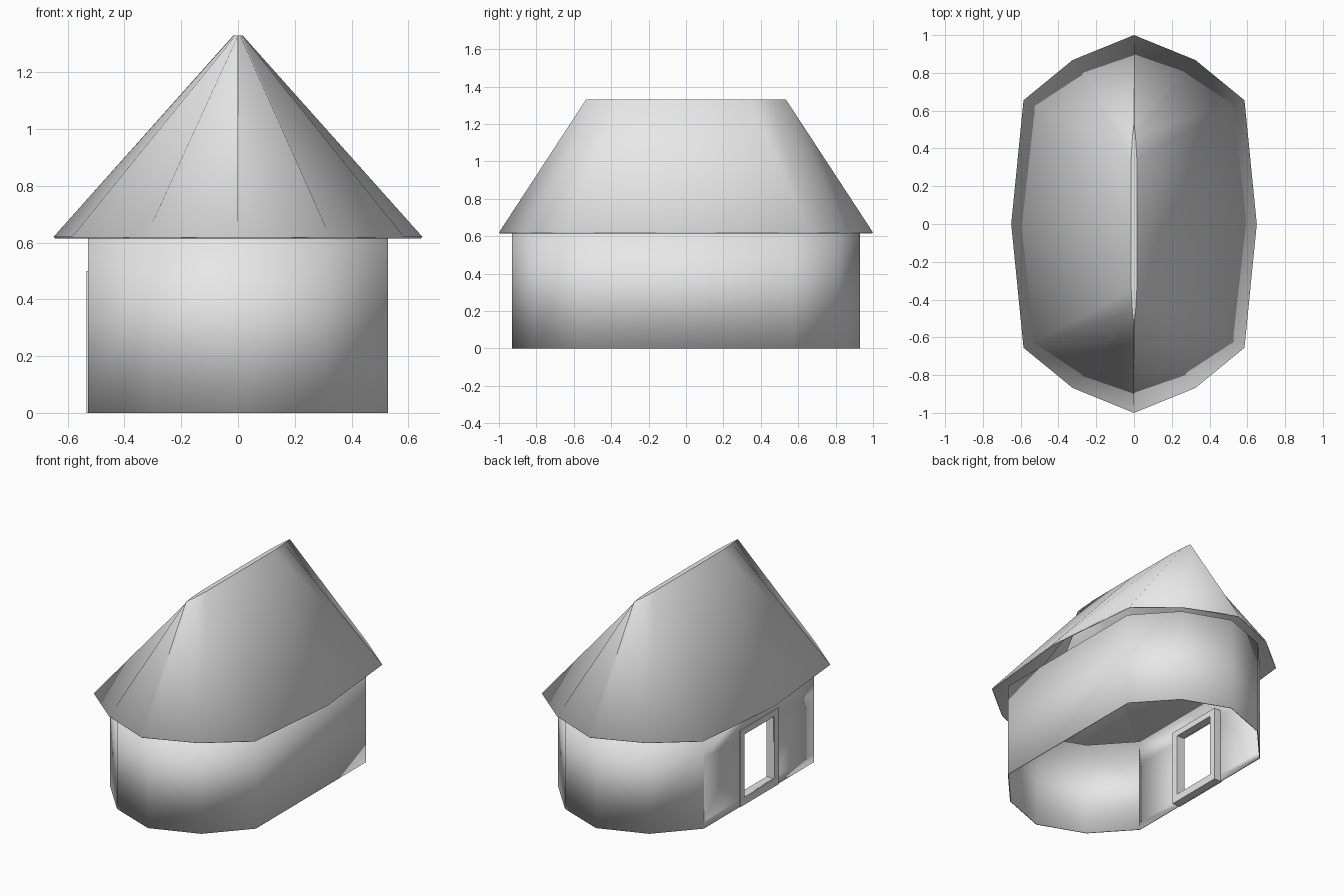
import bpy, bmesh
from mathutils import Vector

old = bpy.data.objects.get("Cube")
if old:
    bpy.data.objects.remove(old)

# One plain material for the whole building
plaster = bpy.data.materials.new("light_grey")
plaster.use_nodes = True
grey = (0.8, 0.8, 0.8, 1)
plaster.diffuse_color = grey
plaster.node_tree.nodes["Principled BSDF"].inputs["Base Color"].default_value = grey


def finish(name, bm, smooth):
    mesh = bpy.data.meshes.new(name)
    for f in bm.faces:
        f.smooth = smooth
    bm.to_mesh(mesh)
    bm.free()
    ob = bpy.data.objects.new(name, mesh)
    bpy.context.collection.objects.link(ob)
    mesh.materials.append(plaster)
    return ob


def mirrored_ring(quarter):
    """Closed counter-clockwise outline from points between the back tip and the left side."""
    right = [(x, y) for x, y in reversed(quarter)]
    back = [(-x, y) for x, y in quarter if x > 0]
    half = right + back
    half = [p for p in half if p[1] > 0]
    side = [p for p in quarter if p[1] == 0]
    other = [(-x, -y) for x, y in half]
    return side + half + [(-x, y) for x, y in side] + other


def thin_shell(ob, thickness):
    mod = ob.modifiers.new("thickness", 'SOLIDIFY')
    mod.thickness = thickness
    mod.offset = -1


EAVE_Z, RIDGE_Z = 0.62, 1.33
DOOR_Y, SILL_Z, DOOR_Z = 0.155, 0.05, 0.46

# Walls: rounded-end outline, with a doorway left open in the straight right side
outline = mirrored_ring([(0, 0.93), (0.305, 0.815), (0.528, 0.57)])
bm = bmesh.new()
for i, a in enumerate(outline):
    b = outline[(i + 1) % len(outline)]
    doorway = a[0] < -0.5 and b[0] < -0.5
    cuts = [0, 1]
    levels = [0, EAVE_Z]
    if doorway:
        length = abs(b[1] - a[1])
        cuts = [0, 0.5 - DOOR_Y / length, 0.5 + DOOR_Y / length, 1]
        levels = [0, SILL_Z, DOOR_Z, EAVE_Z]
    pa, pb = Vector((*a, 0)), Vector((*b, 0))
    for c in range(len(cuts) - 1):
        for r in range(len(levels) - 1):
            if doorway and c == 1 and r == 1:
                continue
            lo, hi = pa.lerp(pb, cuts[c]), pa.lerp(pb, cuts[c + 1])
            corners = [(lo, levels[r]), (hi, levels[r]), (hi, levels[r + 1]), (lo, levels[r + 1])]
            bm.faces.new([bm.verts.new((p.x, p.y, z)) for p, z in corners])
bmesh.ops.remove_doubles(bm, verts=bm.verts, dist=0.0005)
walls = finish("walls", bm, True)
thin_shell(walls, 0.006)

# Roof: twelve-sided eave narrowing to a thin ridge
eave = mirrored_ring([(0, 1), (0.325, 0.868), (0.585, 0.655), (0.65, 0)])
bm = bmesh.new()
low = [bm.verts.new((x, y, EAVE_Z)) for x, y in eave]
top = [bm.verts.new((x * 0.025, y * 0.535, RIDGE_Z)) for x, y in eave]
n = len(eave)
for i in range(n):
    j = (i + 1) % n
    bm.faces.new((low[i], low[j], top[j], top[i]))
bm.faces.new(top)
for e in bm.edges:
    on_seam = all(abs(v.co.x) < 0.001 for v in e.verts)
    on_ridge = all(v.co.z > RIDGE_Z - 0.01 for v in e.verts)
    e.smooth = not (on_seam or on_ridge)
roof = finish("roof", bm, True)
thin_shell(roof, 0.008)

# Door frame: four bars lining the doorway
X_OUT, X_IN, BORDER = -0.533, -0.475, 0.045


def bar(name, y0, y1, z0, z1):
    bm = bmesh.new()
    bmesh.ops.create_cube(bm, size=1)
    size = (X_IN - X_OUT, y1 - y0, z1 - z0)
    bmesh.ops.scale(bm, vec=size, verts=bm.verts)
    middle = ((X_IN + X_OUT) / 2, (y0 + y1) / 2, (z0 + z1) / 2)
    bmesh.ops.translate(bm, vec=middle, verts=bm.verts)
    finish(name, bm, False)


outer = DOOR_Y + BORDER
bar("door_sill", -DOOR_Y, DOOR_Y, 0, SILL_Z)
bar("door_lintel", -outer, outer, DOOR_Z, DOOR_Z + 0.04)
bar("door_jamb_front", -outer, -DOOR_Y, 0, DOOR_Z)
bar("door_jamb_back", DOOR_Y, outer, 0, DOOR_Z)
